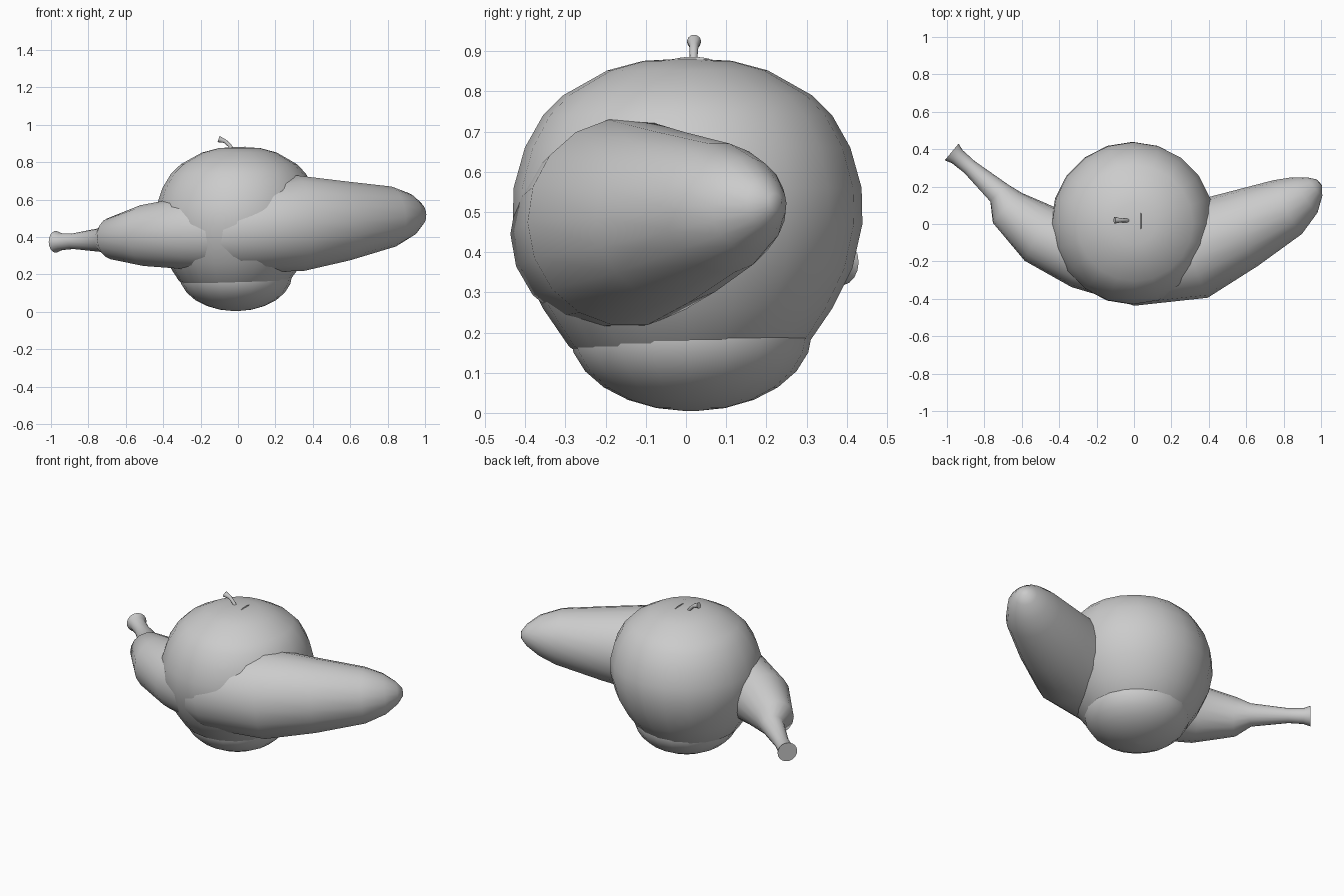
import bpy, bmesh, math
from mathutils import Vector

if "Cube" in bpy.data.objects:
    bpy.data.objects.remove(bpy.data.objects["Cube"])


def loft(name, stations, sides=18):
    """Skin round sections; each station is (x, y, z, radius[, fixed axis])."""
    bm = bmesh.new()
    pts = [Vector(s[:3]) for s in stations]
    rings = []
    for i, s in enumerate(stations):
        axis = pts[min(i + 1, len(pts) - 1)] - pts[max(i - 1, 0)]
        q = axis.to_track_quat('Z', 'Y')
        ring = []
        for k in range(sides):
            a = 2 * math.pi * k / sides
            off = Vector((math.cos(a), math.sin(a), 0)) * s[3]
            ring.append(bm.verts.new(pts[i] + q @ off))
        rings.append(ring)
    for a, b in zip(rings, rings[1:]):
        for k in range(sides):
            n = (k + 1) % sides
            bm.faces.new((a[k], a[n], b[n], b[k]))
    bm.faces.new(rings[0][::-1])
    bm.faces.new(rings[-1])
    return finish(name, bm)


def lathe(name, profile, center, lean=0.0, sides=20):
    """Revolve (radius, z) pairs, shifting x with height to lean the fruit."""
    bm = bmesh.new()
    rings = []
    for r, z in profile:
        cx = center[0] + lean * (z - 0.47)
        rings.append([bm.verts.new((cx + r * math.cos(2 * math.pi * k / sides),
                                    center[1] + r * math.sin(2 * math.pi * k / sides), z))
                      for k in range(sides)])
    for a, b in zip(rings, rings[1:]):
        for k in range(sides):
            n = (k + 1) % sides
            bm.faces.new((a[k], a[n], b[n], b[k]))
    bm.faces.new(rings[0][::-1])
    bm.faces.new(rings[-1])
    return finish(name, bm)


def finish(name, bm):
    bmesh.ops.recalc_face_normals(bm, faces=bm.faces)
    me = bpy.data.meshes.new(name)
    bm.to_mesh(me)
    bm.free()
    ob = bpy.data.objects.new(name, me)
    bpy.context.collection.objects.link(ob)
    bpy.ops.object.select_all(action='DESELECT')
    ob.select_set(True)
    bpy.context.view_layer.objects.active = ob
    bpy.ops.object.shade_smooth_by_angle(angle=math.radians(50))
    return ob


# Large round fruit
lathe("apple", [(0.02, 0.06), (0.12, 0.07), (0.21, 0.105), (0.295, 0.165), (0.36, 0.26),
                (0.41, 0.36), (0.435, 0.47), (0.433, 0.56), (0.405, 0.66), (0.36, 0.74),
                (0.31, 0.79), (0.2, 0.852), (0.11, 0.876), (0.02, 0.881)],
      (-0.008, 0.004), lean=0.04)

# Lower fruit peeking out underneath
under = [(0.302 * math.sin(t), 0.2 - 0.196 * math.cos(t))
         for t in (0.03 + i * (math.pi - 0.06) / 12 for i in range(13))]
lathe("lower_fruit", under, (-0.012, 0.012))

# Banana wrapped around the front, from stalk to tip
loft("banana", [
    (-0.975, 0.385, 0.375, 0.058), (-0.945, 0.36, 0.375, 0.045),
    (-0.88, 0.305, 0.378, 0.042), (-0.72, 0.165, 0.385, 0.066),
    (-0.675, 0.085, 0.392, 0.112), (-0.5, -0.055, 0.408, 0.165),
    (-0.28, -0.15, 0.42, 0.195), (0.0, -0.2, 0.445, 0.237),
    (0.32, -0.145, 0.474, 0.26), (0.57, -0.03, 0.487, 0.215),
    (0.82, 0.09, 0.51, 0.163), (0.91, 0.155, 0.518, 0.118),
    (0.965, 0.2, 0.522, 0.065), (0.99, 0.222, 0.525, 0.022)])

# Bent stem with a flared end
loft("stem", [(-0.025, 0.018, 0.86, 0.011), (-0.045, 0.019, 0.89, 0.01),
              (-0.07, 0.02, 0.913, 0.011), (-0.104, 0.02, 0.924, 0.018)], sides=10)

# Thin sliver of a second stem breaking the top surface
bpy.ops.mesh.primitive_uv_sphere_add(segments=12, ring_count=6, radius=1,
                                     location=(0.037, 0.015, 0.876))
sliver = bpy.context.object
sliver.name = "stem_sliver"
sliver.scale = (0.004, 0.05, 0.01)
bpy.ops.object.shade_smooth()
